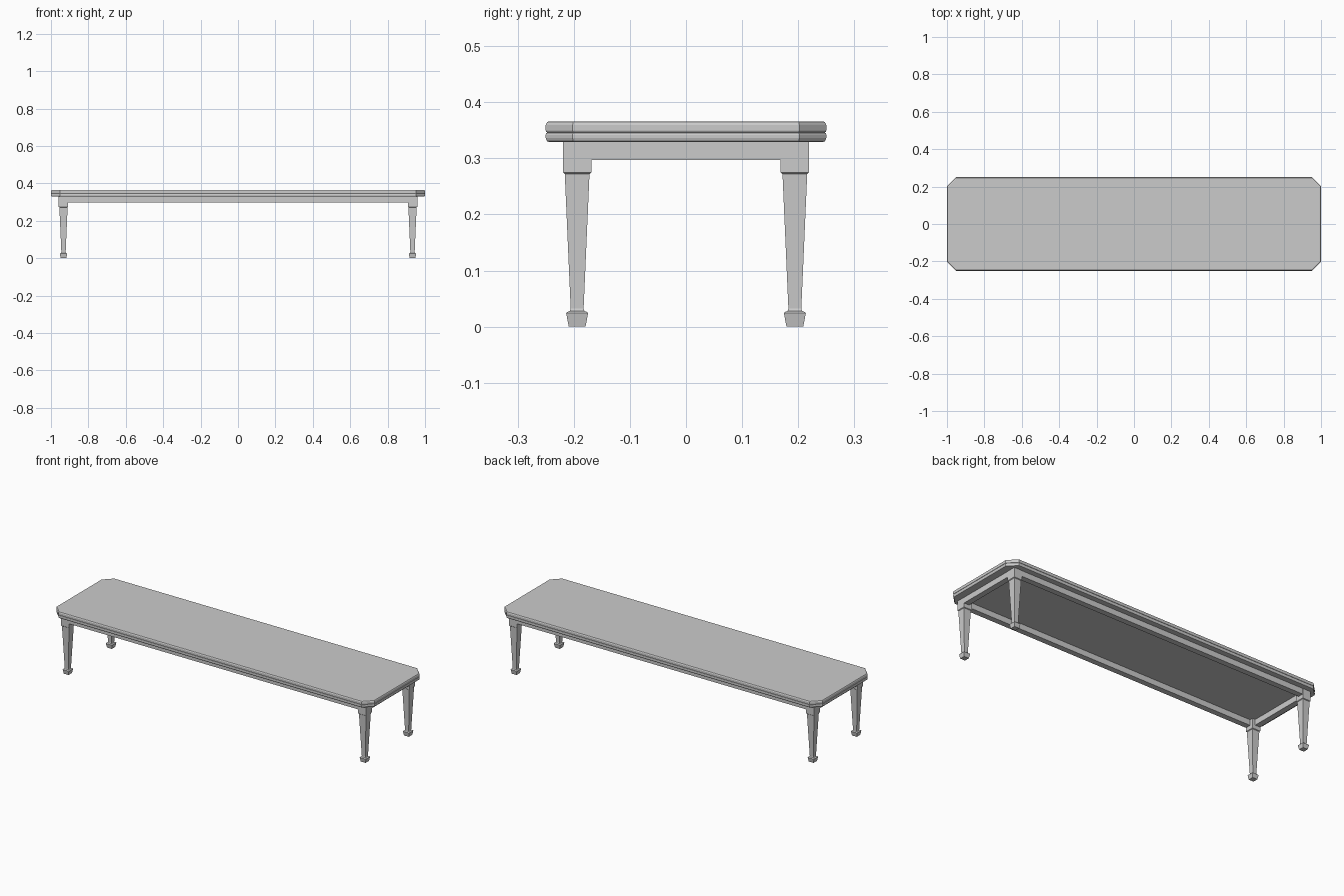
import bpy, bmesh
from mathutils import Vector

cube = bpy.data.objects.get("Cube")
if cube:
    bpy.data.objects.remove(cube, do_unlink=True)

# single plain grey finish
grey = bpy.data.materials.new("plain grey")
grey.use_nodes = True
GREY = (0.6, 0.6, 0.6, 1)
grey.diffuse_color = GREY
grey.node_tree.nodes["Principled BSDF"].inputs["Base Color"].default_value = GREY

LEG_X, LEG_Y = 0.933, 0.194


def finish(name, bm):
    bmesh.ops.recalc_face_normals(bm, faces=bm.faces)
    mesh = bpy.data.meshes.new(name)
    bm.to_mesh(mesh)
    bm.free()
    mesh.materials.append(grey)
    obj = bpy.data.objects.new(name, mesh)
    bpy.context.collection.objects.link(obj)
    return obj


def loft(name, rings):
    """Bridge a stack of equal-sized rings and cap both ends."""
    bm = bmesh.new()
    loops = [[bm.verts.new(p) for p in ring] for ring in rings]
    n = len(loops[0])
    for a, b in zip(loops, loops[1:]):
        for i in range(n):
            j = (i + 1) % n
            bm.faces.new((a[i], a[j], b[j], b[i]))
    bm.faces.new(loops[0])
    bm.faces.new(loops[-1])
    return finish(name, bm)


def clipped_rectangle(inset, z):
    """Rectangle with cut corners, offset inwards evenly."""
    x, y, c = 1 - inset, 0.25 - inset, 0.048 - 0.586 * inset
    half = [(x, c - y), (x, y - c), (x - c, y), (c - x, y)]
    return [Vector((px, py, z)) for px, py in half + [(-px, -py) for px, py in half]]


def square(cx, cy, h, z):
    return [Vector((cx + sx * h, cy + sy * h, z))
            for sx, sy in ((-1, -1), (1, -1), (1, 1), (-1, 1))]


def box(name, center, size):
    bm = bmesh.new()
    bmesh.ops.create_cube(bm, size=1)
    bmesh.ops.scale(bm, vec=size, verts=bm.verts)
    bmesh.ops.translate(bm, vec=center, verts=bm.verts)
    return finish(name, bm)


# tabletop: rounded edges with a groove between two layers
edge = [(0.007, 0.329), (0.003, 0.330), (0.001, 0.333), (0, 0.336), (0, 0.342),
        (0.001, 0.345), (0.003, 0.346), (0.001, 0.347), (0, 0.350), (0, 0.359),
        (0.001, 0.362), (0.003, 0.365), (0.007, 0.366)]
loft("tabletop", [clipped_rectangle(d, z) for d, z in edge])

# tapered legs: foot, shaft and top block as (half width, height)
leg = [(0.015, 0), (0.0195, 0.024), (0.018, 0.026), (0.013, 0.028), (0.0115, 0.032),
       (0.022, 0.272), (0.0254, 0.275), (0.0254, 0.330)]
for sx, side in ((1, "left"), (-1, "right")):
    for sy, end in ((-1, "front"), (1, "back")):
        loft(f"{end}_{side}_leg",
             [square(sx * LEG_X, sy * LEG_Y, h, z) for h, z in leg])

# apron rails between the legs
RAIL, MID, TALL = 0.032, 0.3135, 0.033
OUT = 0.0245 - RAIL / 2
for s, end, side in ((-1, "front", "right"), (1, "back", "left")):
    box(f"{end}_apron", (0, s * (LEG_Y + OUT), MID), (2 * LEG_X - 0.04, RAIL, TALL))
    box(f"{side}_apron", (s * (LEG_X + OUT), 0, MID), (RAIL, 2 * LEG_Y - 0.04, TALL))
